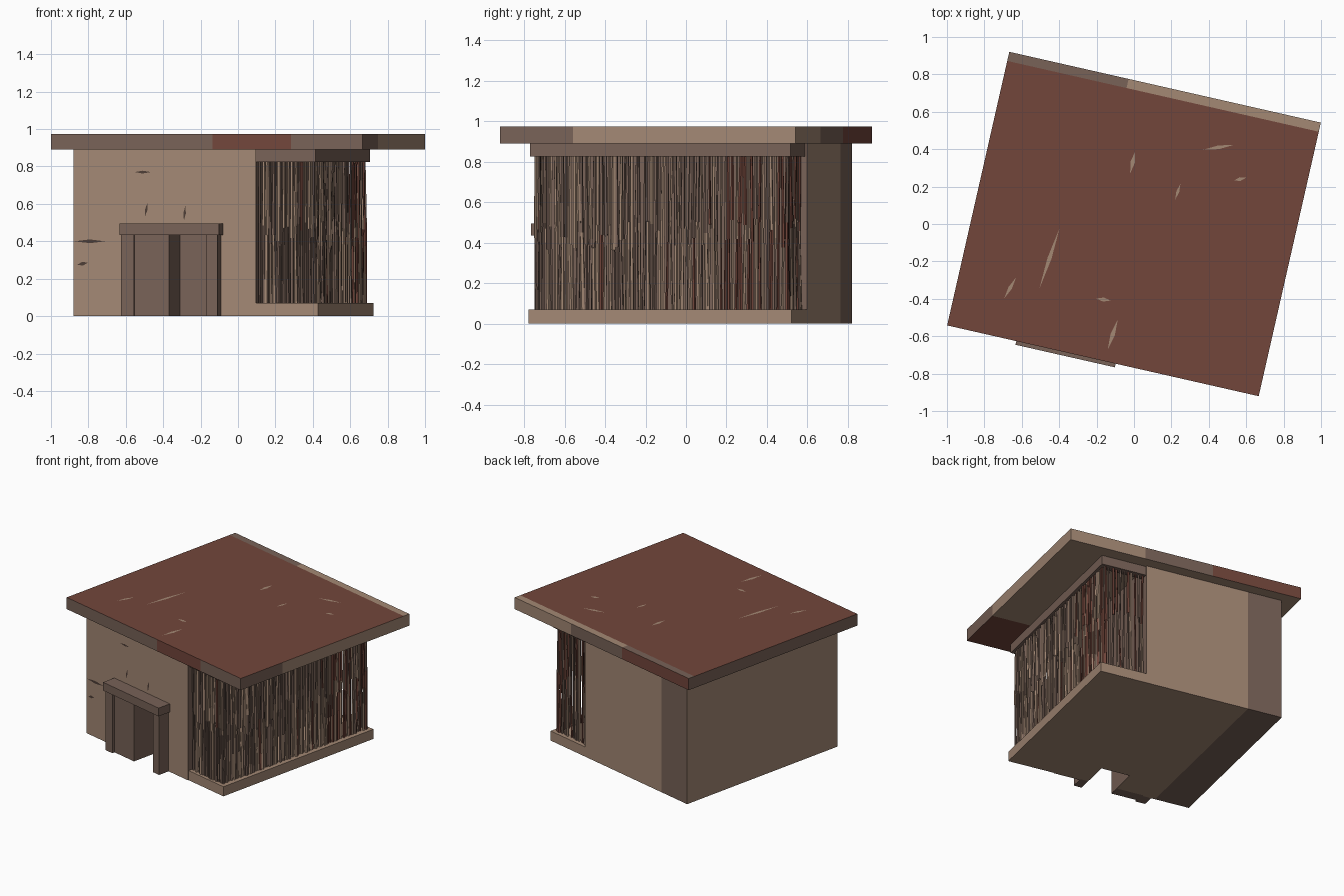
import bpy, bmesh, math, random
from mathutils import Vector, Matrix

if "Cube" in bpy.data.objects:
    bpy.data.objects.remove(bpy.data.objects["Cube"])

random.seed(4)
TURN = math.radians(-12.8)   # the whole hut is turned on its plot


def material(name, rgb):
    m = bpy.data.materials.new(name)
    lin = [((c / 255 + 0.055) / 1.055) ** 2.4 for c in rgb]
    m.diffuse_color = (*lin, 1)
    m.use_nodes = True
    m.node_tree.nodes["Principled BSDF"].inputs["Base Color"].default_value = m.diffuse_color
    return m


TAN, BROWN, RED, DARK = range(4)
MATS = [material("tan_clay", (163, 136, 116)), material("brown_wood", (120, 98, 87)),
        material("red_clay", (114, 70, 59)), material("dark_crack", (78, 62, 54))]


def finish(name, bm):
    me = bpy.data.meshes.new(name)
    bm.to_mesh(me)
    bm.free()
    for m in MATS:
        me.materials.append(m)
    ob = bpy.data.objects.new(name, me)
    ob.rotation_euler.z = TURN
    bpy.context.collection.objects.link(ob)
    return ob


def add_box(bm, lo, hi, mat=TAN):
    lo, hi = Vector(lo), Vector(hi)
    mtx = Matrix.Translation((lo + hi) / 2) @ Matrix.Diagonal((*(hi - lo), 1))
    verts = bmesh.ops.create_cube(bm, size=1, matrix=mtx)["verts"]
    for f in {f for v in verts for f in v.link_faces}:
        f.material_index = mat


def box(name, lo, hi, mat=TAN, cuts=(), rule=None):
    """Box, sliced at (axis, position) cuts, then coloured by a rule on centre and normal."""
    bm = bmesh.new()
    add_box(bm, lo, hi, mat)
    for axis, pos in cuts:
        n = Vector((0, 0, 0))
        n[axis] = 1
        bmesh.ops.bisect_plane(bm, geom=bm.verts[:] + bm.edges[:] + bm.faces[:],
                               plane_co=n * pos, plane_no=n)
    if rule:
        bm.normal_update()
        for f in bm.faces:
            f.material_index = rule(f.calc_center_median(), f.normal)
    return finish(name, bm)


# Clay room with a recessed doorway
def wall_rule(c, n):
    if n.x > 0.5:
        return BROWN
    if c.x < -0.5 and (n.y > 0.5 or n.z < -0.5):
        return BROWN
    return TAN


walls = box("clay_walls", (-0.75, -0.67, 0), (0.25, 0.67, 0.89), cuts=[(0, -0.5)], rule=wall_rule)
cutter = box("doorway_cutter", (-0.21, -0.9, -0.1), (0.0, -0.47, 0.44), BROWN)
cutter.hide_render = True
cutter.hide_viewport = True
cut = walls.modifiers.new("doorway", 'BOOLEAN')
cut.object = cutter
cut.solver = 'EXACT'

# Door frame and the door leaf
box("left_jamb", (-0.47, -0.755, 0), (-0.40, -0.66, 0.44), BROWN)
box("right_jamb", (0.0, -0.755, 0), (0.058, -0.66, 0.44), BROWN)
box("door_leaf", (-0.40, -0.735, 0), (-0.21, -0.66, 0.44), BROWN)
box("lintel", (-0.475, -0.77, 0.435), (0.07, -0.66, 0.495), BROWN)

# Floor slab of the cage
box("cage_floor", (0.25, -0.665, 0), (0.59, 0.67, 0.07), TAN)

# Top beams of the cage
bm = bmesh.new()
add_box(bm, (0.25, -0.66, 0.825), (0.575, -0.60, 0.89), BROWN)
add_box(bm, (0.25, 0.60, 0.825), (0.575, 0.66, 0.89), BROWN)
add_box(bm, (0.515, -0.60, 0.825), (0.575, 0.60, 0.89), BROWN)
finish("cage_beams", bm)


# Cage rods, each made of two rough lengths of cane
def add_rod(bm, x, y, r, mats):
    mid = random.uniform(0.36, 0.52)
    jog = [Vector((x + random.uniform(-.006, .006), y + random.uniform(-.005, .005), z))
           for z in (0.06, mid, 0.84)]
    for a, b, mat in zip(jog, jog[1:], mats):
        d = b - a
        mtx = Matrix.Translation((a + b) / 2) @ d.to_track_quat('Z', 'Y').to_matrix().to_4x4()
        new = bmesh.ops.create_cone(bm, cap_ends=True, segments=5, radius1=r,
                                    radius2=r * random.uniform(.6, 1), depth=d.length, matrix=mtx)
        for f in {f for v in new["verts"] for f in v.link_faces}:
            f.material_index = mat


def rod_colours(y):
    red = 0.45 if y > 0.3 else 0.08
    pick = lambda tan: RED if random.random() < red else (TAN if random.random() < tan else BROWN)
    return pick(0.3 if y < -0.35 else 0.65), pick(0.5)


def rod_row(name, start, end, step):
    bm = bmesh.new()
    a, b = Vector(start), Vector(end)
    count = round((b - a).length / step)
    for i in range(count + 1):
        p = a.lerp(b, i / count)
        add_rod(bm, p.x, p.y, random.uniform(0.006, 0.0125), rod_colours(p.y))
    finish(name, bm)


rod_row("right_rods", (0.55, -0.635), (0.55, 0.635), 0.0195)
rod_row("front_rods", (0.265, -0.635), (0.535, -0.635), 0.0195)
rod_row("back_rods", (0.265, 0.635), (0.535, 0.635), 0.026)


# Flat roof slab with patched edges
def roof_rule(c, n):
    if n.z > 0.5:
        return RED if c.y < 0.7 else (TAN if c.x > -0.2 else BROWN)
    if n.z < -0.5:
        return RED if c.y < -0.38 and c.x > 0.4 else TAN
    if n.y > 0.5:
        return TAN if c.x > 0.3 else (BROWN if c.x > -0.2 else RED)
    if n.y < -0.5:
        return RED if 0.03 < c.x < 0.46 else BROWN
    if n.x > 0.5:
        return TAN if c.y > -0.38 else BROWN
    return BROWN


box("roof_slab", (-0.854, -0.75, 0.89), (0.854, 0.75, 0.975),
    cuts=[(0, -0.2), (0, 0.03), (0, 0.3), (0, 0.46), (1, -0.38), (1, 0.70)], rule=roof_rule)


# Thin weathering cracks, as lens-shaped plates: centre, direction, length, width
def cracks(name, items, normal, mat):
    bm = bmesh.new()
    n = Vector(normal)
    for centre, direction, length, width in items:
        c, d = Vector(centre), Vector(direction).normalized()
        s = n.cross(d)
        verts = [bm.verts.new(c + p) for p in (d * length / 2, s * width / 2,
                                               -d * length / 2, -s * width / 2)]
        bm.faces.new(verts).material_index = mat
    finish(name, bm)


top = 0.977
cracks("roof_cracks",
       [((-.40, -.28, top), (.1, 1, 0), .34, .022), ((-.57, -.48, top), (.3, 1, 0), .13, .02),
        ((-.08, .32, top), (0, 1, 0), .12, .024), ((.02, -.60, top), (.1, 1, 0), .17, .024),
        ((.35, .50, top), (1, .4, 0), .17, .02), ((.50, .36, top), (1, .5, 0), .07, .02),
        ((.19, .22, top), (.1, 1, 0), .09, .016), ((-.07, -.43, top), (1, .1, 0), .08, .022)],
       (0, 0, 1), TAN)
front = -0.672
cracks("wall_cracks",
       [((-.66, front, .40), (1, 0, 0), .17, .02), ((-.37, front, .77), (1, 0, 0), .09, .015),
        ((-.70, front, .28), (1, 0, .2), .06, .02), ((-.14, front, .55), (.1, 0, 1), .08, .014),
        ((-.35, front, .57), (.2, 0, 1), .08, .014)], (0, -1, 0), DARK)
